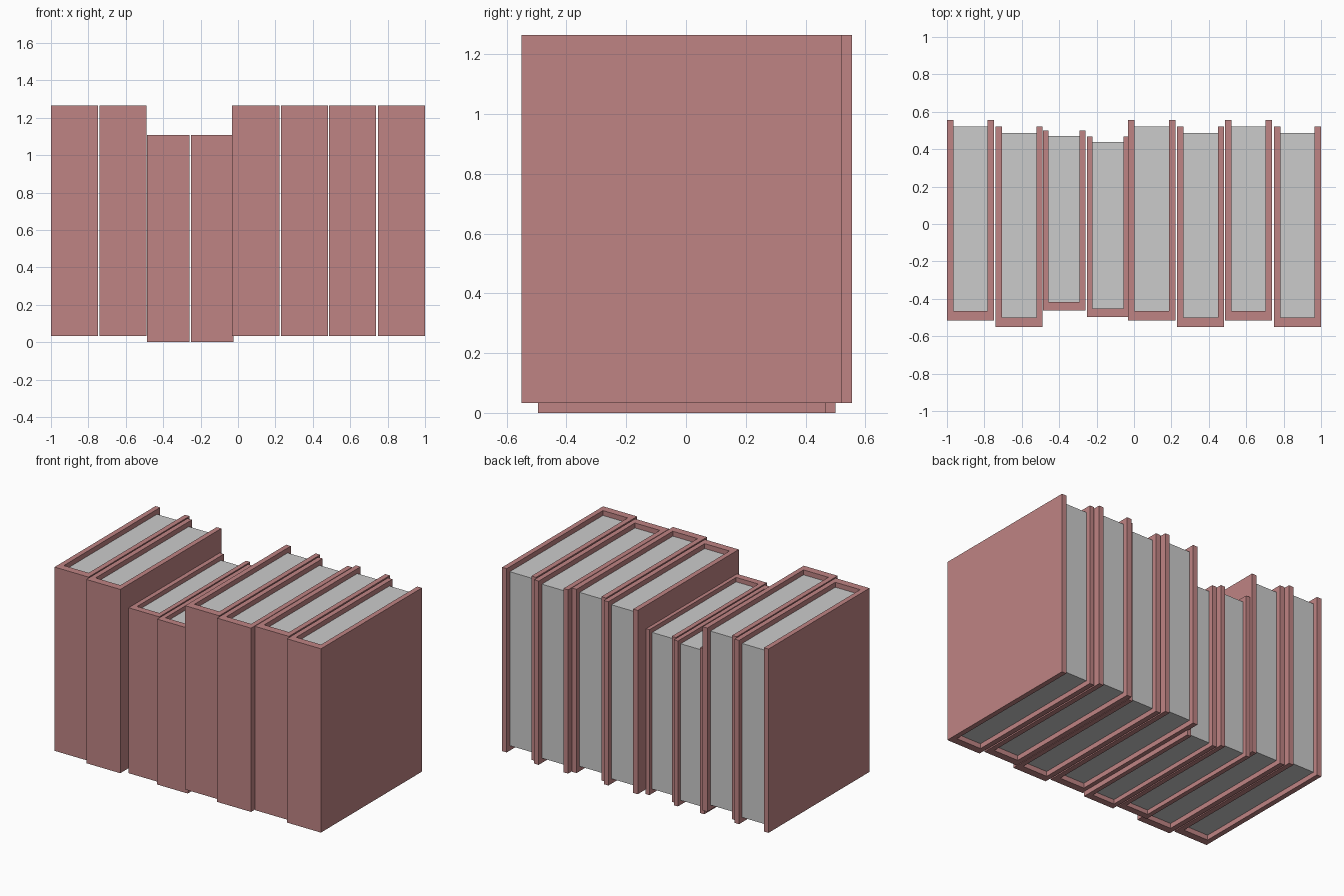
import bpy
import bmesh

if "Cube" in bpy.data.objects:
    bpy.data.objects.remove(bpy.data.objects["Cube"])

cover_mat = bpy.data.materials.new("red_cover")
cover_mat.diffuse_color = (0.52, 0.23, 0.23, 1)
cover_mat.use_nodes = True
cover_mat.node_tree.nodes["Principled BSDF"].inputs["Base Color"].default_value = cover_mat.diffuse_color


def prism(name, outline, z0, z1, mat=None):
    """Extrude a flat outline (counter-clockwise) from z0 up to z1."""
    bm = bmesh.new()
    face = bm.faces.new([bm.verts.new((x, y, z0)) for x, y in outline])
    ext = bmesh.ops.extrude_face_region(bm, geom=[face])
    top = [v for v in ext["geom"] if isinstance(v, bmesh.types.BMVert)]
    bmesh.ops.translate(bm, verts=top, vec=(0, 0, z1 - z0))
    bmesh.ops.recalc_face_normals(bm, faces=bm.faces)
    mesh = bpy.data.meshes.new(name)
    bm.to_mesh(mesh)
    bm.free()
    if mat:
        mesh.materials.append(mat)
    obj = bpy.data.objects.new(name, mesh)
    bpy.context.collection.objects.link(obj)


def book(i, x, y, z, s):
    """One book: left edge x, spine front y, bottom z, scale s."""
    w, d, h = 0.252 * s, 1.07 * s, 1.232 * s
    t, spine, inset = 0.034 * s, 0.05 * s, 0.033 * s
    x1, y1 = x + w, y + d
    # U-shaped cover: two boards and a spine
    prism(f"book_cover_{i}",
          [(x, y), (x1, y), (x1, y1), (x1 - t, y1), (x1 - t, y + spine),
           (x + t, y + spine), (x + t, y1), (x, y1)], z, z + h, cover_mat)
    # page block, recessed on the three open sides
    prism(f"book_pages_{i}",
          [(x + t, y + spine), (x1 - t, y + spine),
           (x1 - t, y1 - inset), (x + t, y1 - inset)],
          z + inset, z + h - inset)


# left edge, spine front, bottom, scale
books = [(-1.0, -0.515, 0.033, 1), (-0.74, -0.55, 0.033, 1),
         (-0.487, -0.462, 0.0, 0.9), (-0.252, -0.496, 0.0, 0.9),
         (-0.031, -0.515, 0.033, 1), (0.23, -0.55, 0.033, 1),
         (0.486, -0.515, 0.033, 1), (0.748, -0.55, 0.033, 1)]
for i, b in enumerate(books, 1):
    book(i, *b)
